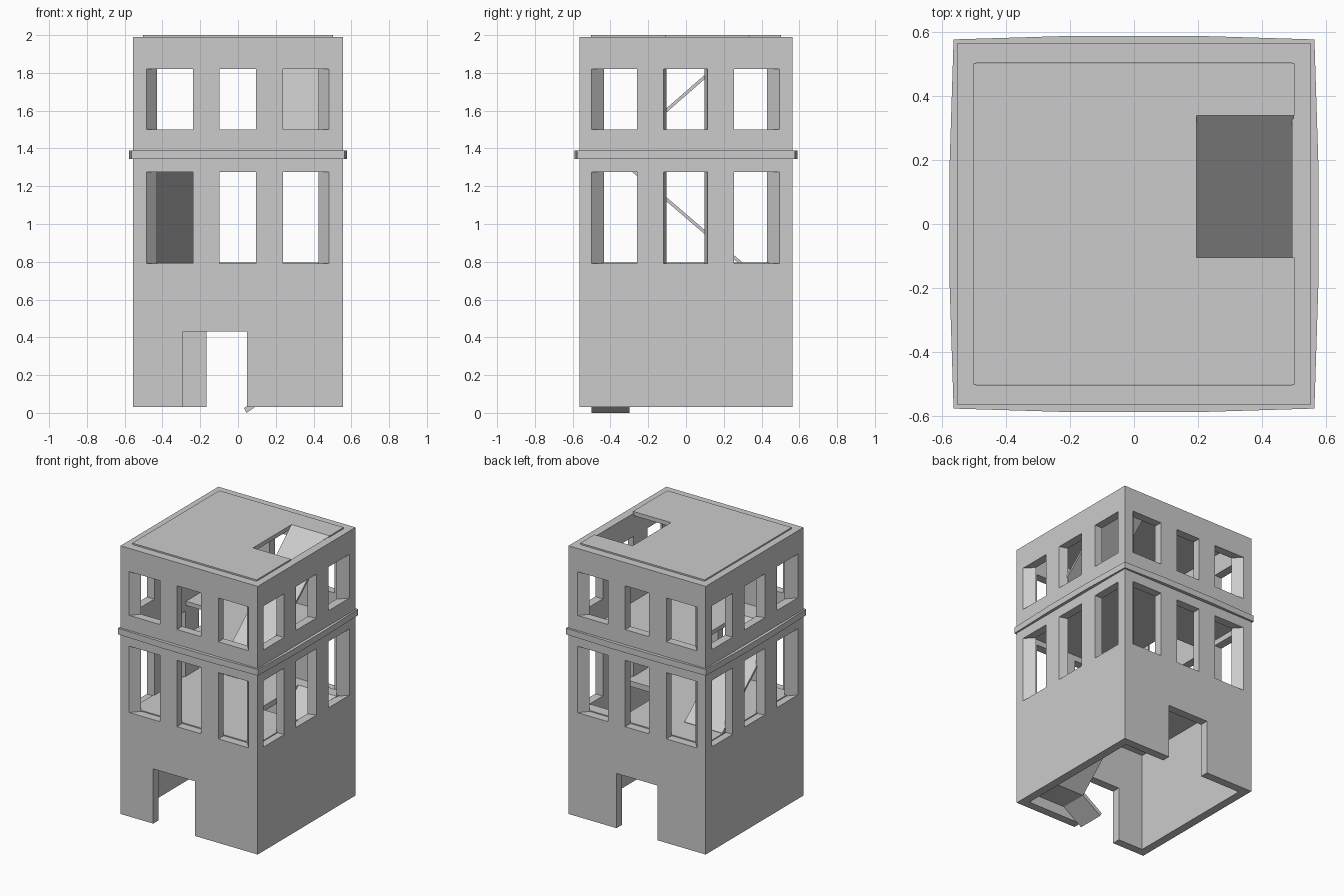
import bpy, bmesh
from mathutils import Vector

if "Cube" in bpy.data.objects:
    bpy.data.objects.remove(bpy.data.objects["Cube"])


def prisms(name, parts):
    """Object made of polygons, each swept along a vector."""
    bm = bmesh.new()
    for pts, vec in parts:
        a = [bm.verts.new(p) for p in pts]
        b = [bm.verts.new(Vector(p) + Vector(vec)) for p in pts]
        bm.faces.new(a)
        bm.faces.new(b[::-1])
        n = len(a)
        for i in range(n):
            j = (i + 1) % n
            bm.faces.new((a[j], a[i], b[i], b[j]))
    bmesh.ops.recalc_face_normals(bm, faces=bm.faces[:])
    me = bpy.data.meshes.new(name)
    bm.to_mesh(me)
    bm.free()
    ob = bpy.data.objects.new(name, me)
    bpy.context.scene.collection.objects.link(ob)
    return ob


def rect(x, y, z):
    return [(-x, -y, z), (x, -y, z), (x, y, z), (-x, y, z)]


def subtract(ob, cutter):
    m = ob.modifiers.new("cut", 'BOOLEAN')
    m.operation, m.solver, m.object = 'DIFFERENCE', 'EXACT', cutter
    cutter.hide_render = True
    bpy.context.view_layer.objects.active = ob
    bpy.ops.object.modifier_apply(modifier=m.name)
    bpy.data.objects.remove(cutter)


X, Y, T = 0.555, 0.565, 0.061          # outer half sizes, wall thickness
TOP = 1.99

# outer walls: block minus the inside
walls = prisms("walls", [(rect(X, Y, 0.03), (0, 0, TOP - 0.03))])
subtract(walls, prisms("inside", [(rect(X - T, Y - T, -0.1), (0, 0, 2.4))]))


# openings, with jambs splayed inwards by da and db over the wall depth
def opening(side, a, b, da, db, z0, z1):
    axis, s = side
    half = Y if axis == 'y' else X
    pts = []
    for edge, d, depths in ((a, da, (-0.02, T + 0.02)), (b, db, (T + 0.02, -0.02))):
        for t in depths:
            along, out = edge + d * t / T, s * (half - t)
            pts.append((along, out, z0) if axis == 'y' else (out, along, z0))
    return pts, (0, 0, z1 - z0)


holes = []
for z0, z1 in ((0.79, 1.275), (1.50, 1.82)):
    for s in (-1, 1):
        for a, b, da, db in ((-0.485, -0.237, 0.055, 0), (-0.098, 0.096, 0, 0),
                             (0.237, 0.482, 0, -0.055)):
            holes.append(opening(('y', s), a, b, da, db, z0, z1))
        for a, b, da, db in ((-0.50, -0.26, 0.065, 0), (-0.12, 0.115, 0.018, -0.018),
                             (0.255, 0.495, 0, -0.065)):
            holes.append(opening(('x', s), a, b, da, db, z0, z1))
holes.append(opening(('y', -1), -0.29, 0.048, 0, 0, -0.05, 0.43))
holes.append(opening(('y', 1), -0.166, 0.166, 0, 0, -0.05, 0.43))
subtract(walls, prisms("openings", holes))

# slightly bowed moulding around the building
band = []
for s in (-1, 1):
    band.append(([(-0.565, s * 0.578, 1.345), (-0.2, s * 0.589, 1.345), (0.2, s * 0.589, 1.345),
                  (0.565, s * 0.578, 1.345), (0.53, s * 0.54, 1.345), (-0.53, s * 0.54, 1.345)],
                 (0, 0, 0.045)))
    band.append(([(s * 0.565, -0.578, 1.345), (s * 0.577, -0.2, 1.345), (s * 0.577, 0.2, 1.345),
                  (s * 0.565, 0.578, 1.345), (s * 0.53, 0.54, 1.345), (s * 0.53, -0.54, 1.345)],
                 (0, 0, 0.045)))
prisms("moulding", band)


# floor plates with a stair notch on one side
def plate(name, top, thick, side, y0, y1):
    e, n = 0.503, 0.195
    outline = [(-e, -e), (e, -e), (e, y0), (n, y0), (n, y1), (e, y1), (e, e), (-e, e)]
    prisms(name, [([(side * x, y, top - thick) for x, y in outline], (0, 0, thick))])


plate("first_floor", 0.797, 0.04, 1, -0.03, 0.42)
plate("second_floor", 1.345, 0.03, -1, -0.34, 0.105)
plate("roof", 2.0, 0.03, 1, -0.105, 0.34)


# stair ramps running along y
def ramp(name, side, ya, za, yb, zb, t=0.022):
    prof = [(ya, za), (yb, zb), (yb, zb - t), (ya, za - t)]
    x0, x1 = sorted((side * 0.195, side * 0.5))
    prisms(name, [([(x0, y, z) for y, z in prof], (x1 - x0, 0, 0))])


ramp("ground_ramp", 1, -0.30, 0.125, 0.42, 0.797)
ramp("first_floor_ramp", -1, 0.295, 0.80, -0.34, 1.345)
ramp("second_floor_ramp", 1, -0.41, 1.345, 0.34, 2.0)

# entry ramp and its landing
prisms("entry_ramp", [([(x, -0.5, z) for x, z in
       ((0.032, 0.025), (0.045, 0.0), (0.195, 0.103), (0.5, 0.103), (0.5, 0.125), (0.18, 0.125))],
       (0, 0.2, 0))])
